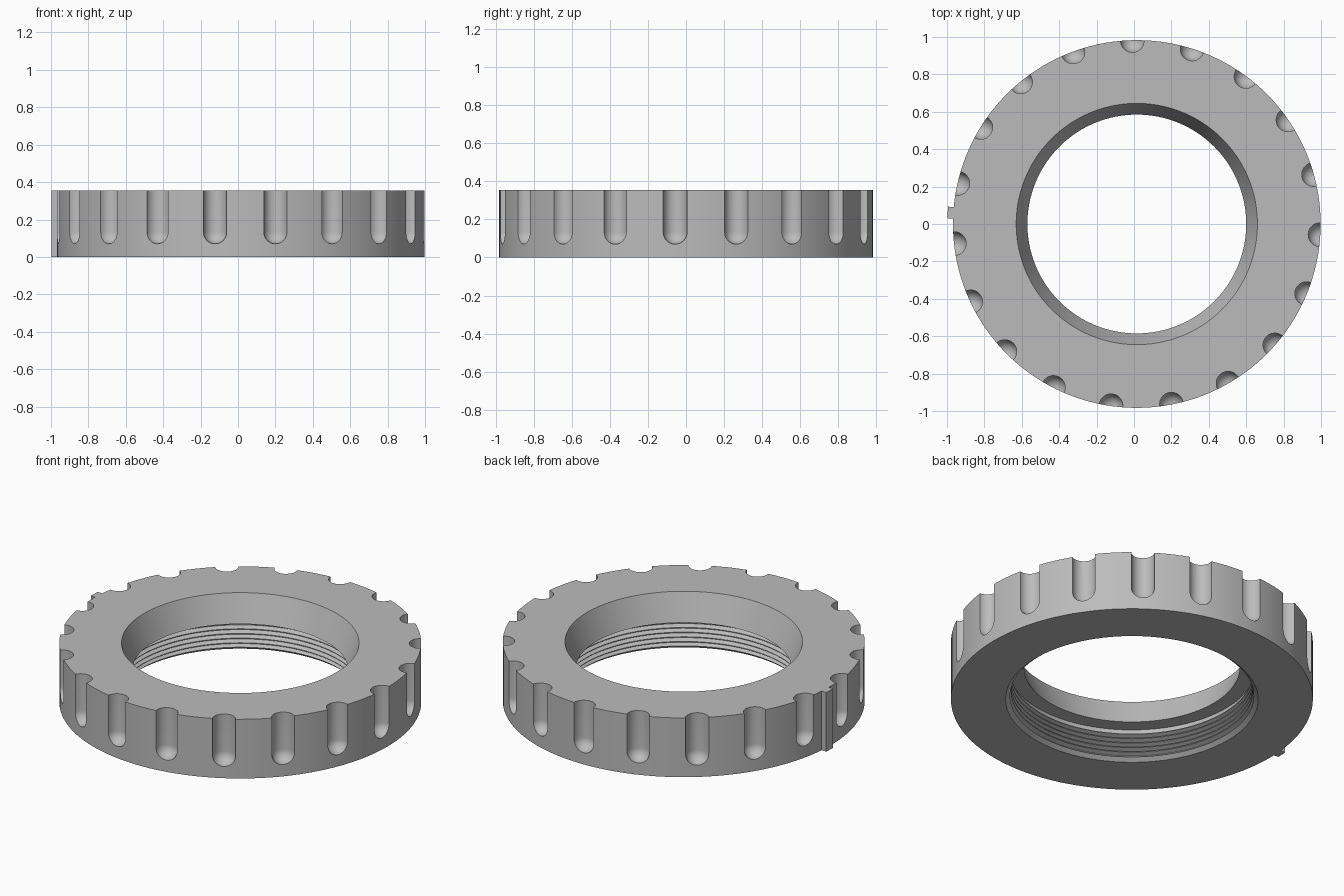
import bpy, bmesh, math
from mathutils import Matrix

cube = bpy.data.objects.get("Cube")
if cube:
    bpy.data.objects.remove(cube, do_unlink=True)

CX, R, H = 0.015, 0.983, 0.355        # ring centre, outer radius, height
GROOVES, GROOVE_R, GROOVE_Z = 19, 0.063, 0.133

grey = bpy.data.materials.new("grey")
grey.use_nodes = True
colour = (0.5, 0.5, 0.5, 1)
grey.diffuse_color = colour
grey.node_tree.nodes["Principled BSDF"].inputs["Base Color"].default_value = colour


def make_object(name, bm):
    bmesh.ops.remove_doubles(bm, verts=bm.verts, dist=1e-5)
    bmesh.ops.recalc_face_normals(bm, faces=bm.faces)
    mesh = bpy.data.meshes.new(name)
    bm.to_mesh(mesh)
    bm.free()
    mesh.materials.append(grey)
    obj = bpy.data.objects.new(name, mesh)
    bpy.context.collection.objects.link(obj)
    return obj


def lathe(profile, steps, closed):
    """Turn a (radius, height) profile around the z axis."""
    bm = bmesh.new()
    verts = [bm.verts.new((r, 0, z)) for r, z in profile]
    edges = [bm.edges.new(pair) for pair in zip(verts, verts[1:])]
    if closed:
        edges.append(bm.edges.new((verts[-1], verts[0])))
    bmesh.ops.spin(bm, geom=verts + edges, axis=(0, 0, 1), cent=(0, 0, 0),
                   angle=math.tau, steps=steps, use_duplicate=False)
    return bm


# Ring body: chamfered mouth, thread ridges, relief, lip and flared top bore
profile = [(R, H), (R, 0), (0.686, 0), (0.662, 0.02)]
pitch = 0.028
for i in range(5):
    z = 0.022 + i * pitch
    profile += [(0.68, z + 0.4 * pitch), (0.68, z + 0.5 * pitch),
                (0.655, z + 0.85 * pitch), (0.655, z + pitch)]
profile += [(0.672, 0.166), (0.672, 0.195), (0.585, 0.195), (0.645, H)]
ring = make_object("threaded_ring", lathe(profile, 152, True))
ring.location.x = CX

# Round-bottomed grip grooves, cut from the outer wall
arc = [(GROOVE_R * math.sin(t), GROOVE_Z - GROOVE_R * math.cos(t))
       for t in [i * math.pi / 16 for i in range(9)]]
cutters = bmesh.new()
tool = lathe(arc + [(GROOVE_R, H + 0.1), (0, H + 0.1)], 32, False)
tool_mesh = bpy.data.meshes.new("groove_tool")
tool.to_mesh(tool_mesh)
tool.free()
for i in range(GROOVES):
    angle = math.radians(91.4) + i * math.tau / GROOVES
    place = Matrix.Rotation(angle, 4, 'Z') @ Matrix.Translation((0.981, 0, 0))
    copy = tool_mesh.copy()
    copy.transform(place)
    cutters.from_mesh(copy)
    bpy.data.meshes.remove(copy)
bpy.data.meshes.remove(tool_mesh)
cutter = make_object("groove_cutter", cutters)
cutter.location.x = CX
cutter.hide_render = True

cut = ring.modifiers.new("grip_grooves", 'BOOLEAN')
cut.operation, cut.solver, cut.object = 'DIFFERENCE', 'EXACT', cutter
bpy.context.view_layer.objects.active = ring
bpy.ops.object.select_all(action='DESELECT')
ring.select_set(True)
bpy.ops.object.modifier_apply(modifier=cut.name)
bpy.data.objects.remove(cutter, do_unlink=True)
bpy.ops.object.shade_smooth_by_angle(angle=math.radians(30))

# Index tab on the right side, full height
bm = bmesh.new()
bmesh.ops.create_cube(bm, size=1)
bmesh.ops.scale(bm, vec=(0.06, 0.062, H), verts=bm.verts)
bmesh.ops.translate(bm, vec=(R, 0, H / 2), verts=bm.verts)
tab = make_object("index_tab", bm)
tab.location.x = CX
tab.rotation_euler.z = math.radians(176.5)
